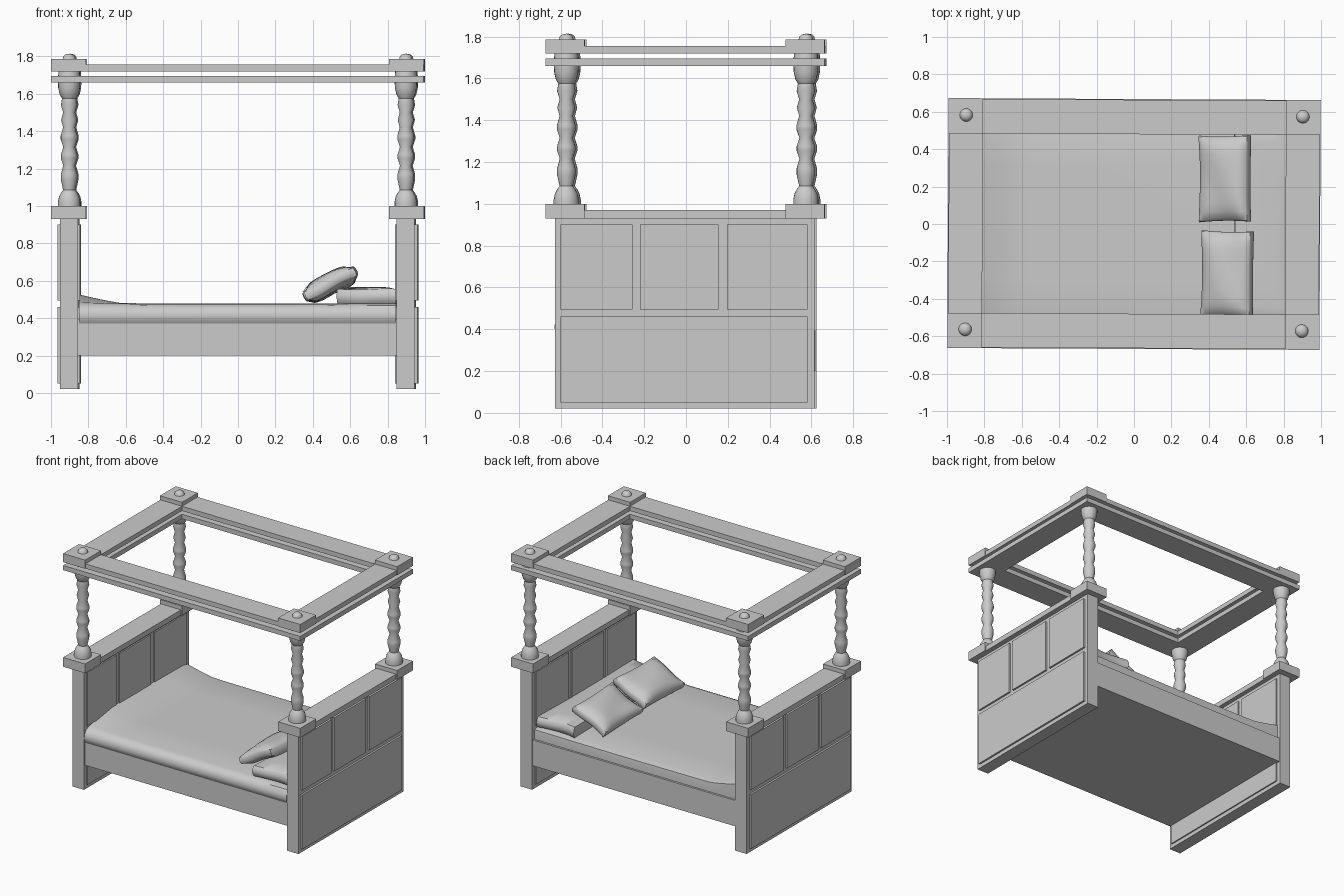
import bpy, bmesh, math, random
from mathutils import Vector, Matrix

if "Cube" in bpy.data.objects:
    bpy.data.objects.remove(bpy.data.objects["Cube"])

random.seed(4)
TURN = Matrix.Rotation(math.radians(-0.3), 4, 'Z')   # whole bed sits very slightly askew


def finish(name, bm, smooth=None):
    bmesh.ops.recalc_face_normals(bm, faces=bm.faces)
    bm.transform(TURN)
    mesh = bpy.data.meshes.new(name)
    bm.to_mesh(mesh)
    bm.free()
    ob = bpy.data.objects.new(name, mesh)
    bpy.context.collection.objects.link(ob)
    if smooth:
        bpy.ops.object.select_all(action='DESELECT')
        ob.select_set(True)
        bpy.context.view_layer.objects.active = ob
        bpy.ops.object.shade_smooth_by_angle(angle=math.radians(smooth))
    return ob


def add_box(bm, x0, x1, y0, y1, z0, z1):
    m = Matrix.Translation(((x0 + x1) / 2, (y0 + y1) / 2, (z0 + z1) / 2))
    m = m @ Matrix.Diagonal((abs(x1 - x0), abs(y1 - y0), z1 - z0, 1))
    bmesh.ops.create_cube(bm, size=1, matrix=m)


def boxes(name, items):
    bm = bmesh.new()
    for it in items:
        add_box(bm, *it)
    return finish(name, bm)


def lathe(name, profile, x, y, sides=20):
    bm = bmesh.new()
    vs = [bm.verts.new((r, 0, z)) for r, z in profile]
    es = [bm.edges.new(p) for p in zip(vs, vs[1:])]
    bmesh.ops.spin(bm, geom=vs + es, cent=(0, 0, 0), axis=(0, 0, 1),
                   angle=math.tau, steps=sides)
    bmesh.ops.remove_doubles(bm, verts=bm.verts, dist=1e-4)
    bm.transform(Matrix.Translation((x, y, 0)))
    return finish(name, bm, 40)


X, Y = 0.995, 0.668          # outer size of canopy and caps
XI, YI = 0.81, 0.48          # inner edge of canopy and corner blocks

# Head and foot boards with raised panels on both faces, and their top caps
panels = [(-0.595, -0.25, 0.495, 0.9), (-0.215, 0.16, 0.495, 0.9),
          (0.2, 0.587, 0.495, 0.9), (-0.595, 0.587, 0.05, 0.46)]
for s, name in ((1, "headboard"), (-1, "footboard")):
    boxes(name, [(s * 0.852, s * 0.948, -0.622, 0.62, 0.02, 0.935)])
    boxes(name + "_panels", [(s * 0.842, s * 0.962, *p) for p in panels])
    boxes(name + "_cap", [(s * (XI + 0.008), s * (X - 0.008), -YI, YI, 0.93, 0.97)] +
          [(s * XI, s * X, t * YI, t * Y, 0.93, 1.0) for t in (-1, 1)])

# Canopy: two stacked rectangular rings and four corner blocks
for name, z0, z1, d in (("canopy_lower_frame", 1.66, 1.695, 0),
                        ("canopy_upper_frame", 1.72, 1.755, 0.004)):
    boxes(name, [(-X + d, X - d, t * YI, t * (Y - d), z0, z1) for t in (-1, 1)] +
          [(s * XI, s * (X - d), -YI, YI, z0, z1) for s in (-1, 1)])
boxes("canopy_corner_blocks", [(s * XI, s * X, t * YI, t * Y, 1.72, 1.785)
                               for s in (-1, 1) for t in (-1, 1)])

# Turned posts: domed foot, beaded shaft, cup and finial
shaft = [(0.032, 1.085), (0.044, 1.14), (0.044, 1.17), (0.031, 1.215),
         (0.044, 1.255), (0.044, 1.275), (0.031, 1.315), (0.045, 1.355),
         (0.045, 1.375), (0.032, 1.42), (0.043, 1.46), (0.032, 1.5),
         (0.044, 1.54), (0.038, 1.575)]
foot = [(0.0, 0.995), (0.06, 0.995), (0.06, 1.02), (0.054, 1.05), (0.043, 1.07)]
cup = [(0.038, 1.575), (0.05, 1.595), (0.058, 1.63), (0.06, 1.67), (0.056, 1.73),
       (0.035, 1.785), (0.031, 1.80), (0.02, 1.81), (0.0, 1.814)]
for i, (s, t) in enumerate(((-1, -1), (1, -1), (1, 1), (-1, 1))):
    lathe(f"post_{i + 1}", foot + shaft + cup[1:], s * 0.9, t * 0.573 + 0.005)

# Bed base
boxes("bed_base", [(-0.855, 0.855, -0.608, 0.615, 0.2, 0.395)])

# Mattress and blanket: cross-section swept along x, lifted in a fold at the foot end
section = [(-0.6, 0.36), (-0.618, 0.385), (-0.626, 0.41), (-0.62, 0.44),
           (-0.6, 0.465), (-0.56, 0.475), (-0.3, 0.478), (0.0, 0.476), (0.3, 0.478),
           (0.55, 0.475), (0.595, 0.462), (0.6, 0.43), (0.6, 0.36)]
bm = bmesh.new()
rings = []
for i in range(25):
    x = -0.848 + 1.696 * i / 24
    fold = 0.042 * max(0, (-x - 0.62) / 0.22) ** 1.2
    sag = -0.004 * math.cos(x * 1.8)
    ring = []
    for y, z in section:
        w = min(1, max(0, (y + 0.6) / 0.3)) if z > 0.45 else 0
        ring.append(bm.verts.new((x, y, z + fold * w + (sag + 0.004 if z > 0.45 else 0))))
    rings.append(ring)
n = len(section)
for a, b in zip(rings, rings[1:]):
    for j in range(n):
        k = (j + 1) % n
        bm.faces.new((a[j], a[k], b[k], b[j]))
bm.faces.new(rings[0])
bm.faces.new(rings[-1])
finish("mattress", bm, 40)


def pillow(name, size, loc, tilt=0, yaw=0, rim=0.45, wob=0.006):
    # Soft slab: full centre, thinner rim, slightly drawn-in edges
    bm = bmesh.new()
    bmesh.ops.create_cube(bm, size=2)
    bmesh.ops.subdivide_edges(bm, edges=bm.edges, cuts=9, use_grid_fill=True)
    ph = random.uniform(0, 6)
    for v in bm.verts:
        u, w, h = v.co
        puff = rim + (1 - rim) * max(0, (1 - u ** 4) * (1 - w ** 4)) ** 0.5
        bow = 1 + 0.03 * (1 - h * h)
        px = u * bow * (1 - 0.04 * (1 - w * w))
        py = w * bow * (1 - 0.03 * (1 - u * u))
        v.co = Vector((px * size[0] / 2, py * size[1] / 2,
                       h * puff * size[2] / 2 + wob * math.sin(3 * u + 2 * w + ph)))
    bm.transform(Matrix.Translation(loc) @ Matrix.Rotation(math.radians(yaw), 4, 'Z')
                 @ Matrix.Rotation(math.radians(-tilt), 4, 'Y'))
    finish(name, bm, 50)


# Flat bolster and two leaning pillows
pillow("bolster", (0.31, 1.13, 0.10), (0.69, 0.0, 0.515), rim=0.8, wob=0.003)
pillow("pillow_back", (0.29, 0.45, 0.11), (0.485, 0.245, 0.58), tilt=27, yaw=1)
pillow("pillow_front", (0.29, 0.45, 0.11), (0.5, -0.265, 0.585), tilt=26, yaw=-1)
